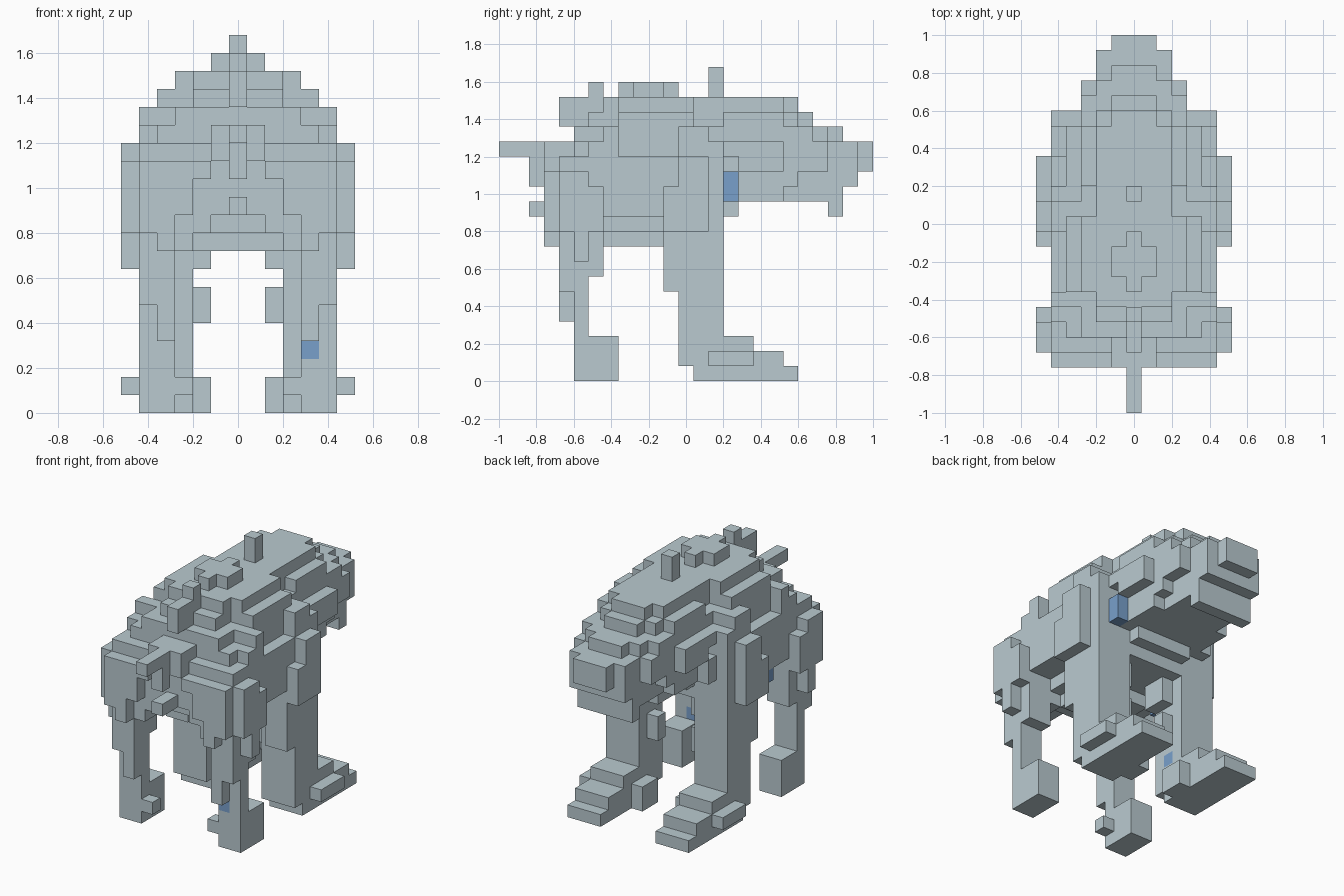
import bpy, bmesh

if "Cube" in bpy.data.objects:
    bpy.data.objects.remove(bpy.data.objects["Cube"])

U = 0.08  # edge length of one cube of the grid


def material(name, rgb):
    m = bpy.data.materials.new(name)
    m.diffuse_color = (*rgb, 1)
    m.use_nodes = True
    m.node_tree.nodes["Principled BSDF"].inputs["Base Color"].default_value = m.diffuse_color
    return m


GREY = material("blue_grey_hide", (0.49, 0.59, 0.63))
BLUE = material("blue_gem", (0.19, 0.35, 0.60))

owner = {}  # grid cell -> part name


def box(part, x, y, z, sides=(1, -1)):
    """Fill cells from first to last index (inclusive), on the given x sides."""
    for i in range(x[0], x[1] + 1):
        for j in range(y[0], y[1] + 1):
            for k in range(z[0], z[1] + 1):
                for s in sides:
                    owner[(s * i, j, k)] = part


# Torso: stacked layers of (half width, first y, last y, first z, last z)
for hw, y0, y1, z0, z1 in (
        (2, 7, 10, 9, 9), (3, 5, 14, 10, 10), (5, 7, 10, 11, 12),
        (5, 4, 14, 11, 14), (3, 15, 15, 12, 14), (2, 15, 15, 11, 11),
        (4, 5, 15, 15, 15), (5, 6, 7, 15, 15), (5, 12, 14, 15, 15),
        (3, 5, 14, 16, 16), (4, 7, 13, 16, 16), (5, 7, 7, 16, 16), (5, 12, 13, 16, 16),
        (2, 6, 14, 17, 17), (4, 8, 12, 17, 17),
        (2, 7, 14, 18, 18), (3, 8, 12, 18, 18)):
    box("torso", (0, hw), (y0, y1), (z0, z1))

# Shoulder plates
box("shoulder_plate", (6, 6), (11, 12), (10, 12))
box("shoulder_plate", (6, 6), (12, 13), (13, 14))
box("shoulder_plate", (6, 6), (13, 13), (10, 12))

# Haunches and hip plates
box("haunch", (2, 5), (3, 3), (13, 13))
box("haunch", (3, 5), (3, 3), (11, 12))
box("haunch", (4, 5), (3, 3), (10, 10))
box("haunch", (4, 4), (3, 3), (9, 9))
box("haunch", (2, 5), (4, 4), (10, 13))
box("haunch", (3, 5), (4, 6), (9, 10))
box("hip_plate", (6, 6), (4, 5), (10, 13))
box("hip_plate", (6, 6), (6, 6), (10, 12))
box("hip_plate", (6, 6), (5, 5), (8, 9))

# Tail with its root plate and the studs under it
box("tail", (0, 0), (0, 4), (15, 15))
box("tail", (0, 1), (3, 4), (14, 15))
box("tail", (0, 0), (2, 2), (13, 14))
box("tail", (0, 0), (2, 3), (11, 11))

# Back spikes and crest
box("back_spike", (0, 0), (4, 5), (17, 18))
box("back_spike", (0, 0), (6, 6), (18, 19))
box("back_spike", (0, 0), (14, 14), (19, 20))
box("crest", (0, 0), (8, 11), (19, 19))
box("crest", (0, 1), (9, 10), (19, 19))

# Head: (half width, first y, last y, first z, last z)
for hw, y0, y1, z0, z1 in (
        (3, 16, 19, 13, 13), (3, 16, 21, 14, 15),
        (2, 16, 22, 12, 13), (3, 16, 18, 12, 12),
        (3, 15, 20, 16, 16), (2, 20, 21, 16, 16), (1, 22, 22, 16, 16),
        (3, 15, 18, 17, 17), (2, 19, 19, 17, 17), (1, 20, 20, 17, 17),
        (2, 15, 18, 18, 18), (1, 19, 19, 18, 18),
        (2, 22, 23, 13, 15), (1, 23, 24, 14, 15)):
    box("head", (0, hw), (y0, y1), (z0, z1))
box("cheek", (4, 4), (16, 18), (14, 15))
box("lip", (0, 2), (22, 22), (11, 11))

# Front legs and stepped feet
box("front_leg", (3, 5), (12, 14), (1, 11))
box("front_leg", (4, 5), (11, 11), (6, 10))
box("front_leg", (2, 2), (13, 13), (5, 6))
box("front_leg", (2, 2), (12, 13), (8, 9))
box("front_foot", (3, 5), (13, 19), (0, 0))
box("front_foot", (3, 5), (13, 18), (1, 1))
box("front_foot", (3, 5), (13, 16), (2, 2))
box("front_foot", (2, 2), (14, 15), (0, 1))
box("front_foot", (6, 6), (14, 16), (1, 1))

# Rear legs and feet
box("rear_leg", (4, 5), (5, 5), (3, 10))
box("rear_leg", (4, 4), (4, 4), (4, 9))
box("rear_leg", (5, 5), (4, 4), (6, 9))
box("rear_leg", (4, 5), (6, 6), (7, 9))
box("rear_foot", (4, 5), (5, 7), (0, 2))
box("rear_foot", (3, 3), (5, 5), (1, 1))

# Chest stud on the left; blue studs on chest, rear leg, left flank and left leg
box("chest_stud", (4, 4), (15, 15), (12, 13), sides=(-1,))
box("blue_stud", (4, 4), (15, 15), (12, 13), sides=(1,))
box("blue_stud", (4, 4), (5, 5), (3, 3), sides=(1,))
box("blue_stud", (5, 5), (9, 9), (10, 10), sides=(-1,))
box("blue_stud", (3, 3), (13, 13), (3, 3), sides=(-1,))

SIDES = {
    (1, 0, 0): ((1, 0, 0), (1, 1, 0), (1, 1, 1), (1, 0, 1)),
    (-1, 0, 0): ((0, 0, 0), (0, 0, 1), (0, 1, 1), (0, 1, 0)),
    (0, 1, 0): ((0, 1, 0), (0, 1, 1), (1, 1, 1), (1, 1, 0)),
    (0, -1, 0): ((0, 0, 0), (1, 0, 0), (1, 0, 1), (0, 0, 1)),
    (0, 0, 1): ((0, 0, 1), (1, 0, 1), (1, 1, 1), (0, 1, 1)),
    (0, 0, -1): ((0, 0, 0), (0, 1, 0), (1, 1, 0), (1, 0, 0)),
}


def build(part):
    """Skin the exposed cell sides of one part."""
    bm = bmesh.new()
    for (i, j, k), name in owner.items():
        if name != part:
            continue
        for (dx, dy, dz), corners in SIDES.items():
            if (i + dx, j + dy, k + dz) in owner:
                continue
            bm.faces.new([bm.verts.new(((i - 0.5 + a) * U, (j + b) * U - 1, (k + c) * U))
                          for a, b, c in corners])
    bmesh.ops.remove_doubles(bm, verts=bm.verts, dist=0.001)
    mesh = bpy.data.meshes.new(part)
    bm.to_mesh(mesh)
    bm.free()
    mesh.materials.append(BLUE if part == "blue_stud" else GREY)
    bpy.context.collection.objects.link(bpy.data.objects.new(part, mesh))


for part in sorted(set(owner.values())):
    build(part)
